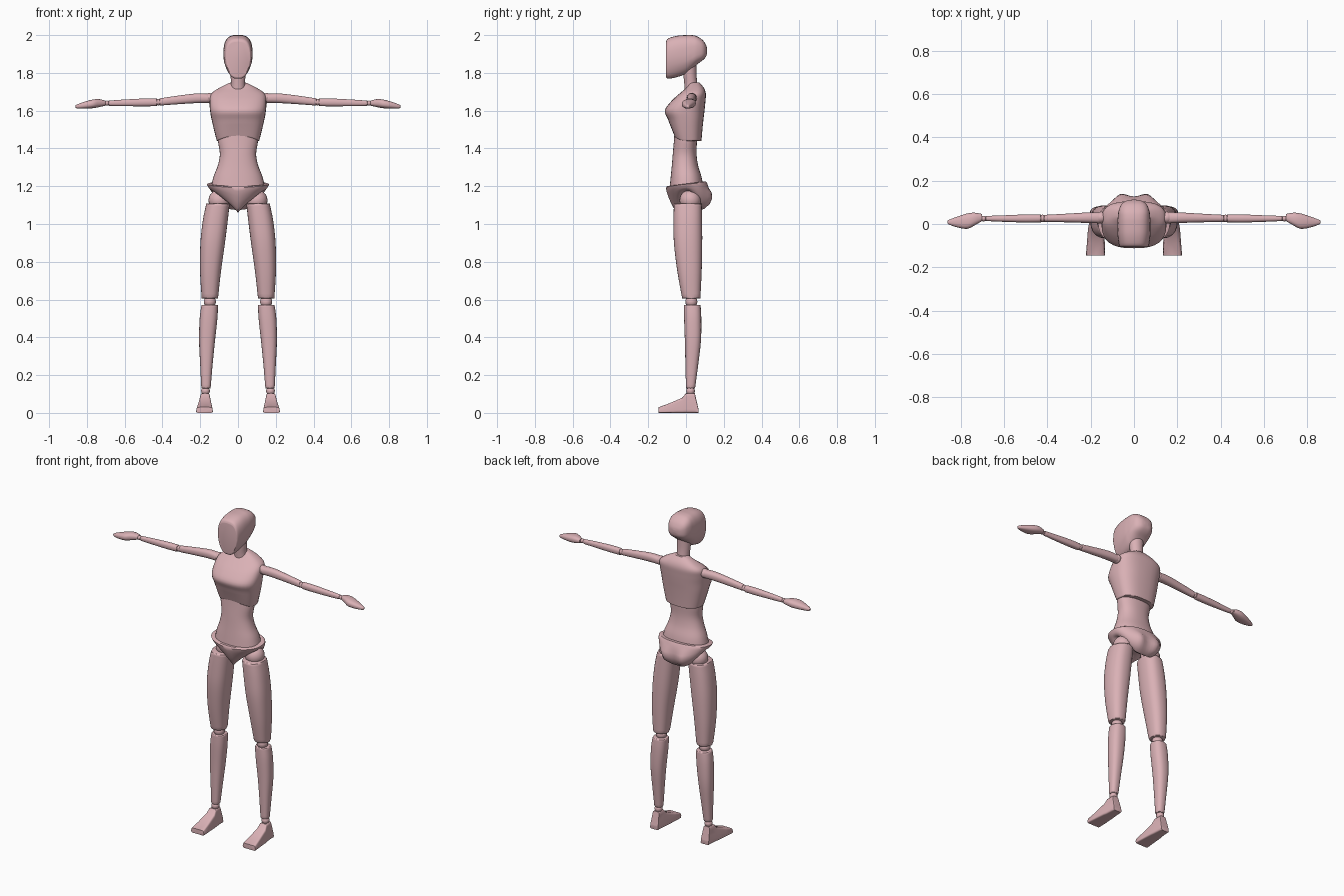
import bpy, bmesh, math
from mathutils import Vector

mat = bpy.data.materials.new("dusty_pink")
mat.diffuse_color = (0.70, 0.44, 0.465, 1)


def finish(name, bm, mirror=False, angle=35):
    bmesh.ops.recalc_face_normals(bm, faces=bm.faces)
    me = bpy.data.meshes.new(name)
    bm.to_mesh(me)
    bm.free()
    me.materials.append(mat)
    ob = bpy.data.objects.new(name, me)
    bpy.context.collection.objects.link(ob)
    bpy.ops.object.select_all(action='DESELECT')
    ob.select_set(True)
    bpy.context.view_layer.objects.active = ob
    bpy.ops.object.shade_smooth_by_angle(angle=math.radians(angle))
    if mirror:
        ob.modifiers.new("mirror", 'MIRROR').use_mirror_merge = False
    return ob


def spline(secs, steps):
    out = []
    for i in range(len(secs) - 1):
        a, b = secs[max(i - 1, 0)], secs[i]
        c, d = secs[i + 1], secs[min(i + 2, len(secs) - 1)]
        for k in range(steps):
            t = k / steps
            out.append([q + 0.5 * t * (r - p + t * (2*p - 5*q + 4*r - s + t * (3*(q - r) + s - p)))
                        for p, q, r, s in zip(a, b, c, d)])
    return out + [list(secs[-1])]


def unit(i, count, n):
    a = 2 * math.pi * i / count
    f = lambda w: math.copysign(abs(w) ** (2 / n), w)
    return f(math.cos(a)), f(math.sin(a))


def skin(rings):
    bm = bmesh.new()
    vs = [[bm.verts.new(p) for p in r] for r in rings]
    m = len(vs[0])
    for r, s in zip(vs, vs[1:]):
        for i in range(m):
            bm.faces.new((r[i], r[(i + 1) % m], s[(i + 1) % m], s[i]))
    caps = [bm.faces.new(vs[0]), bm.faces.new(vs[-1])]
    return bm, caps


# section = (position, low u, high u, low v, high v); axis is x, y or z
def loft(name, axis, secs, n=2.3, steps=4, count=32, bevel=0.005, mirror=False, shape=None):
    rings = []
    for p, ul, uh, vl, vh in spline(secs, steps):
        ring = []
        for i in range(count):
            c, s = unit(i, count, n)
            u, v = (ul + uh) / 2 + c * (uh - ul) / 2, (vl + vh) / 2 + s * (vh - vl) / 2
            co = Vector({'x': (p, u, v), 'y': (u, p, v), 'z': (u, v, p)}[axis])
            ring.append(shape(co) if shape else co)
        rings.append(ring)
    bm, caps = skin(rings)
    if bevel:
        edges = list({e for f in caps for e in f.edges})
        bmesh.ops.bevel(bm, geom=edges, offset=bevel, segments=2, profile=0.5, affect='EDGES')
    return finish(name, bm, mirror)


def ball(name, loc, r):
    bm = bmesh.new()
    bmesh.ops.create_uvsphere(bm, u_segments=24, v_segments=14, radius=r)
    bmesh.ops.translate(bm, verts=bm.verts, vec=loc)
    finish(name, bm, True)


def centred(rows):
    return [(p, -h, h, lo, hi) for p, h, lo, hi in rows]


# Head: lofted front to back, flat face, narrowing chin
def chin(co):
    co.x *= 1 - 0.25 * min(1, max(0, (1.87 - co.z) / 0.1))
    return co


loft("head", 'y', centred([
    (-.106, .064, 1.778, 1.965), (-.095, .070, 1.769, 1.982), (-.05, .076, 1.777, 1.996),
    (0, .077, 1.795, 2.0), (.03, .075, 1.818, 2.0), (.06, .071, 1.846, 1.993),
    (.09, .059, 1.868, 1.972), (.107, .036, 1.888, 1.945), (.112, .010, 1.91, 1.925)]),
    n=2.9, bevel=.002, shape=chin)

loft("neck", 'z', centred([(1.69, .042, -.005, .068), (1.74, .037, -.009, .060),
                           (1.79, .040, -.014, .056), (1.85, .044, -.02, .056)]), n=2)


# Rib cage: lower front edge arches upwards
def arch(co):
    if co.y < 0.02:
        k = min(1, max(0, (1.54 - co.z) / 0.1))
        co.z += 0.028 * k * max(0, 1 - (co.x / .11) ** 2) * min(1, (0.02 - co.y) / .05)
    return co


loft("chest", 'z', centred([
    (1.44, .112, -.062, .082), (1.49, .125, -.076, .086), (1.55, .139, -.094, .092),
    (1.60, .148, -.112, .098), (1.65, .150, -.078, .103), (1.69, .142, -.035, .105),
    (1.72, .100, .0, .095), (1.748, .045, .022, .072)]), n=2.6, shape=arch)

loft("abdomen", 'z', centred([
    (1.50, .106, -.060, .06), (1.44, .106, -.064, .058), (1.37, .096, -.070, .056),
    (1.31, .107, -.075, .064), (1.25, .130, -.081, .082), (1.19, .144, -.087, .092)]))

# Pelvis: raised rim, V front, two rounded lobes at the back
COUNT = 64


def pelvis_ring(hx, yf, yb, drop, lobe=0):
    ring = []
    for i in range(COUNT):
        c, s = unit(i, COUNT, 2.2)
        x, y = hx * c, s * (yb if s > 0 else -yf)
        if s > 0:
            y += lobe * math.exp(-((abs(x) - .062) / .035) ** 2)
            low = 1.075 + .105 * abs(c) ** 3
        else:
            low = 1.06 + .12 * abs(c) ** 0.9
        top = 1.213 + .012 * s
        ring.append((x, y, top + (low - top) * drop))
    return ring


bm, caps = skin([pelvis_ring(*r) for r in (
    (.146, -.088, .094, .0), (.158, -.100, .106, .0), (.165, -.106, .113, .07),
    (.164, -.103, .119, .2), (.160, -.094, .126, .4, .016), (.156, -.082, .126, .6, .020),
    (.150, -.066, .116, .82, .016), (.138, -.050, .095, .97, .006), (.128, -.042, .08, 1.0))])
bmesh.ops.poke(bm, faces=caps[1:])
finish("pelvis", bm, angle=45)

# Legs
ball("hip_joint", (.100, .022, 1.125), .056)
loft("thigh", 'z', [
    (1.108, .044, .168, -.064, .083), (1.02, .054, .186, -.066, .085), (.90, .069, .199, -.064, .086),
    (.75, .090, .201, -.046, .083), (.605, .106, .192, -.020, .076)], n=2.4, bevel=.009, mirror=True)
ball("knee_joint", (.149, .028, .588), .032)
loft("calf", 'z', [
    (.572, .106, .193, -.010, .077), (.50, .109, .203, -.010, .081), (.38, .122, .206, -.006, .079),
    (.25, .135, .200, -.003, .064), (.13, .145, .194, .000, .048)], n=2.4, bevel=.007, mirror=True)
ball("ankle_joint", (.172, .024, .116), .023)


def foot_taper(co):
    co.x = .175 + (co.x - .175) * (1 - 3.2 * max(0, co.z))
    return co


loft("foot", 'y', [
    (-.145, .132, .223, 0, .030), (-.09, .133, .219, 0, .050), (-.02, .136, .214, 0, .080),
    (.0, .138, .210, 0, .104), (.047, .143, .205, 0, .104), (.065, .146, .202, 0, .025)],
    n=7, steps=1, count=40, bevel=.003, mirror=True, shape=foot_taper)

# Arms
ball("shoulder_joint", (.152, .030, 1.666), .027)
loft("upper_arm", 'x', [
    (.155, .003, .055, 1.641, 1.689), (.22, .005, .053, 1.640, 1.691),
    (.32, .008, .047, 1.634, 1.679), (.415, .010, .042, 1.627, 1.665)], mirror=True)
ball("elbow_joint", (.422, .026, 1.645), .017)
loft("forearm", 'x', [
    (.429, .008, .044, 1.624, 1.664), (.50, .007, .044, 1.623, 1.664),
    (.60, .010, .040, 1.624, 1.659), (.685, .014, .037, 1.626, 1.653)], mirror=True)
ball("wrist_joint", (.694, .025, 1.64), .013)
loft("hand", 'x', [
    (.701, .014, .046, 1.627, 1.653), (.735, -.006, .052, 1.619, 1.661),
    (.768, -.022, .049, 1.613, 1.659), (.81, -.017, .036, 1.611, 1.648),
    (.85, -.004, .021, 1.612, 1.634), (.861, .003, .015, 1.616, 1.628)],
    n=2.4, steps=3, bevel=.002, mirror=True)
